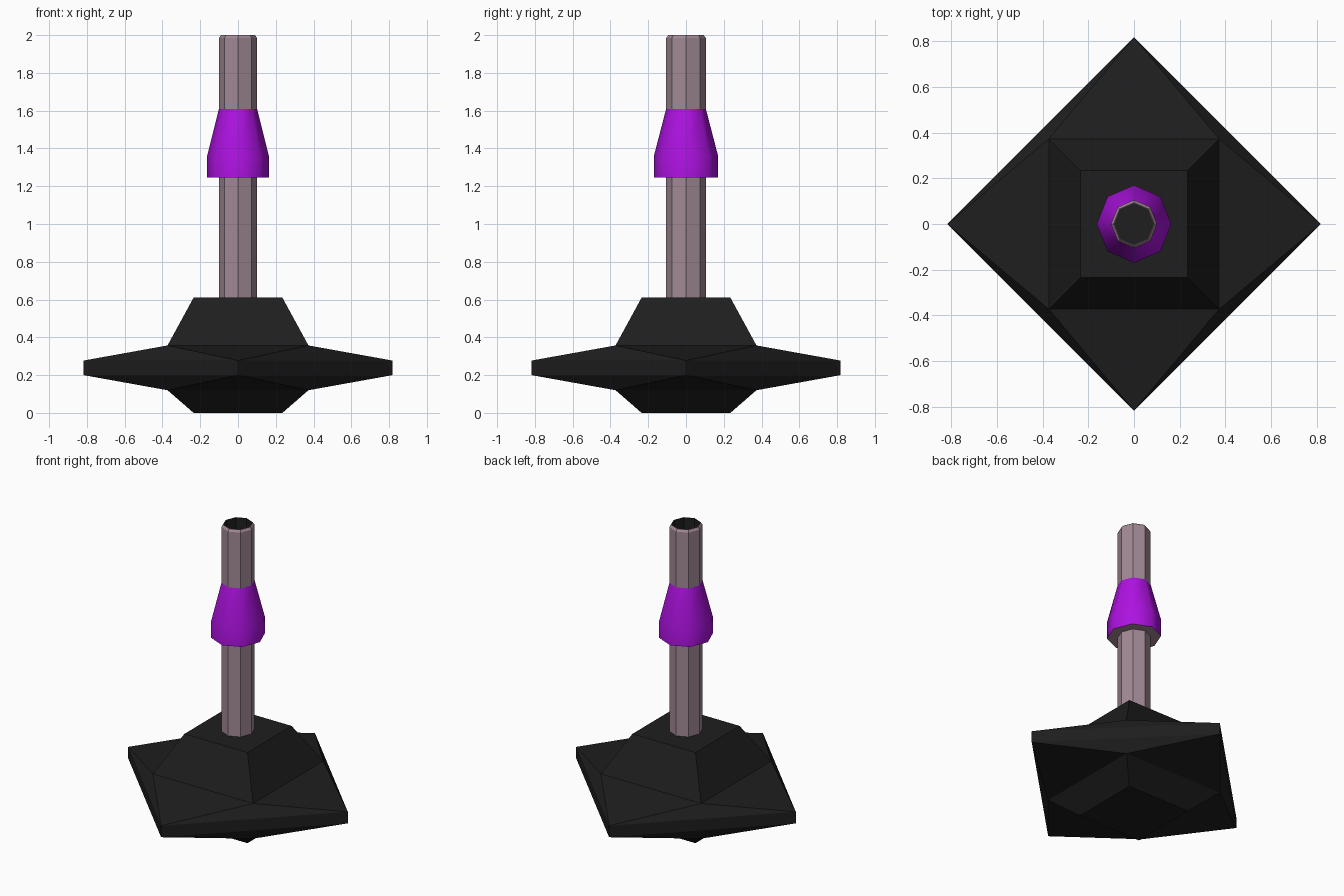
import bpy, bmesh, math

if "Cube" in bpy.data.objects:
    bpy.data.objects.remove(bpy.data.objects["Cube"])


def material(name, rgb):
    m = bpy.data.materials.new(name)
    m.diffuse_color = (*rgb, 1)
    m.use_nodes = True
    m.node_tree.nodes["Principled BSDF"].inputs["Base Color"].default_value = m.diffuse_color
    return m


BLACK = material("black", (0.013, 0.013, 0.013))
PIPE = material("mauve_grey", (0.36, 0.25, 0.30))
PURPLE = material("purple", (0.42, 0.006, 0.75))


def loft(name, rings, sides, mats, cap_start=False, cap_end=False, scale=(1, 1)):
    """Join rings of (radius, z, turn in degrees, material slot of the band below)."""
    bm = bmesh.new()
    loops = []
    for r, z, turn, _ in rings:
        angles = [math.radians(turn) + math.tau * i / sides for i in range(sides)]
        loops.append([bm.verts.new((r * scale[0] * math.cos(a),
                                    r * scale[1] * math.sin(a), z)) for a in angles])
    for k in range(1, len(rings)):
        low, high = loops[k - 1], loops[k]
        twist = rings[k][2] - rings[k - 1][2]
        for i in range(sides):
            j = (i + 1) % sides
            if twist == 0:
                faces = [(low[i], low[j], high[j], high[i])]
            elif twist > 0:   # turned squares meet in alternating triangles
                faces = [(low[i], low[j], high[i]), (low[j], high[j], high[i])]
            else:
                faces = [(low[i], low[j], high[j]), (low[i], high[j], high[i])]
            for f in faces:
                bm.faces.new(f).material_index = rings[k][3]
    if cap_start:
        bm.faces.new(loops[0][::-1]).material_index = rings[0][3]
    if cap_end:
        bm.faces.new(loops[-1]).material_index = rings[-1][3]
    mesh = bpy.data.meshes.new(name)
    bm.to_mesh(mesh)
    bm.free()
    for m in mats:
        mesh.materials.append(m)
    ob = bpy.data.objects.new(name, mesh)
    bpy.context.collection.objects.link(ob)
    return ob


# Base: straight square foot, diamond slab, straight square pedestal
q = math.sqrt(2)
loft("base", [(0.235 * q, 0, 45, 0), (0.373 * q, 0.12, 45, 0),
              (0.818, 0.20, 0, 0), (0.818, 0.277, 0, 0),
              (0.373 * q, 0.357, 45, 0), (0.235 * q, 0.61, 45, 0)],
     4, [BLACK], True, True)

# Eight-sided pipe with a chamfered rim and dark bore
loft("pipe", [(0.105, 0.60, 0, 0), (0.105, 1.985, 0, 0), (0.094, 2.0, 0, 0),
              (0.090, 2.0, 0, 0), (0.090, 1.60, 0, 1)],
     8, [PIPE, BLACK], cap_end=True, scale=(0.96, 1))

# Tapered collar with a grey underside
collar = loft("collar", [(0.104, 1.245, 0, 1), (0.17, 1.245, 0, 1),
                         (0.17, 1.36, 0, 0), (0.105, 1.61, 0, 0)],
              8, [PURPLE, PIPE], scale=(0.96, 1))
bpy.context.view_layer.objects.active = collar
collar.select_set(True)
bpy.ops.object.shade_smooth_by_angle(angle=math.radians(50))
